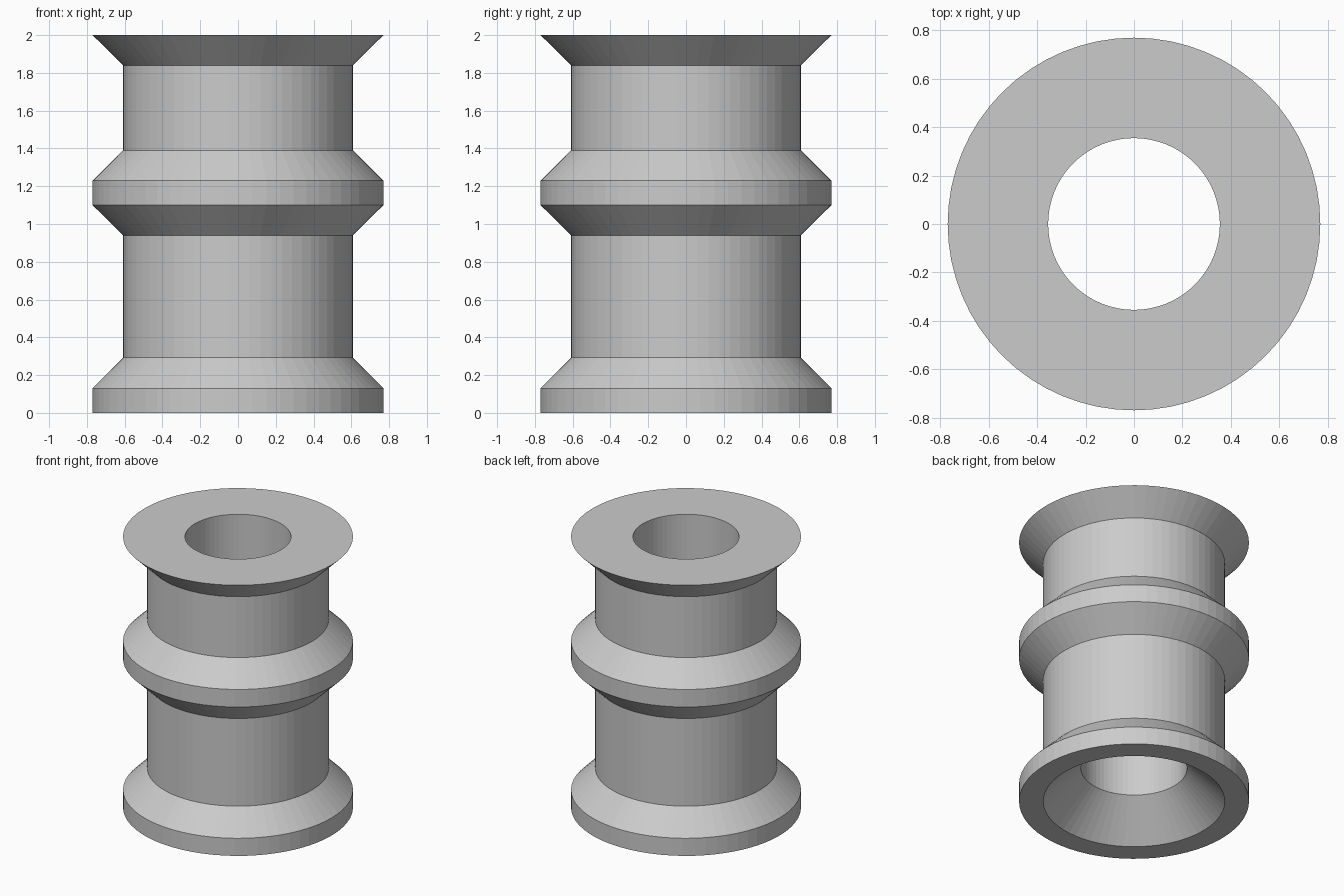
import bpy
import bmesh
import math

cube = bpy.data.objects.get("Cube")
if cube:
    bpy.data.objects.remove(cube)

SEGMENTS = 64
RIM, BODY, BORE = 0.77, 0.608, 0.355

# Closed cross-section (radius, height): outside upwards, then the bore downwards
profile = [
    (RIM, 0.0), (RIM, 0.13),        # bottom flange
    (BODY, 0.292), (BODY, 0.94),    # lower barrel
    (RIM, 1.10), (RIM, 1.23),       # middle collar
    (BODY, 1.39), (BODY, 1.84),     # upper barrel
    (RIM, 2.0),                     # flared top rim
    (BORE, 2.0), (BORE, 0.253),     # straight bore
    (BODY, 0.0),                    # conical countersink
]


def lathe(name, points, segments, material):
    """Revolve a closed cross-section around the z axis."""
    bm = bmesh.new()
    rings = []
    for i in range(segments):
        a = math.tau * i / segments
        rings.append([bm.verts.new((r * math.cos(a), r * math.sin(a), z))
                      for r, z in points])
    for i, ring in enumerate(rings):
        after = rings[(i + 1) % segments]
        for j in range(len(points)):
            k = (j + 1) % len(points)
            bm.faces.new((ring[j], after[j], after[k], ring[k]))
    bmesh.ops.recalc_face_normals(bm, faces=bm.faces)
    mesh = bpy.data.meshes.new(name)
    bm.to_mesh(mesh)
    bm.free()
    mesh.materials.append(material)
    obj = bpy.data.objects.new(name, mesh)
    bpy.context.collection.objects.link(obj)
    return obj


# Plain grey material
grey = bpy.data.materials.new("plain grey")
grey.use_nodes = True
colour = (0.6, 0.6, 0.6, 1.0)
grey.diffuse_color = colour
grey.node_tree.nodes["Principled BSDF"].inputs["Base Color"].default_value = colour

lathe("flanged_sleeve", profile, SEGMENTS, grey)
